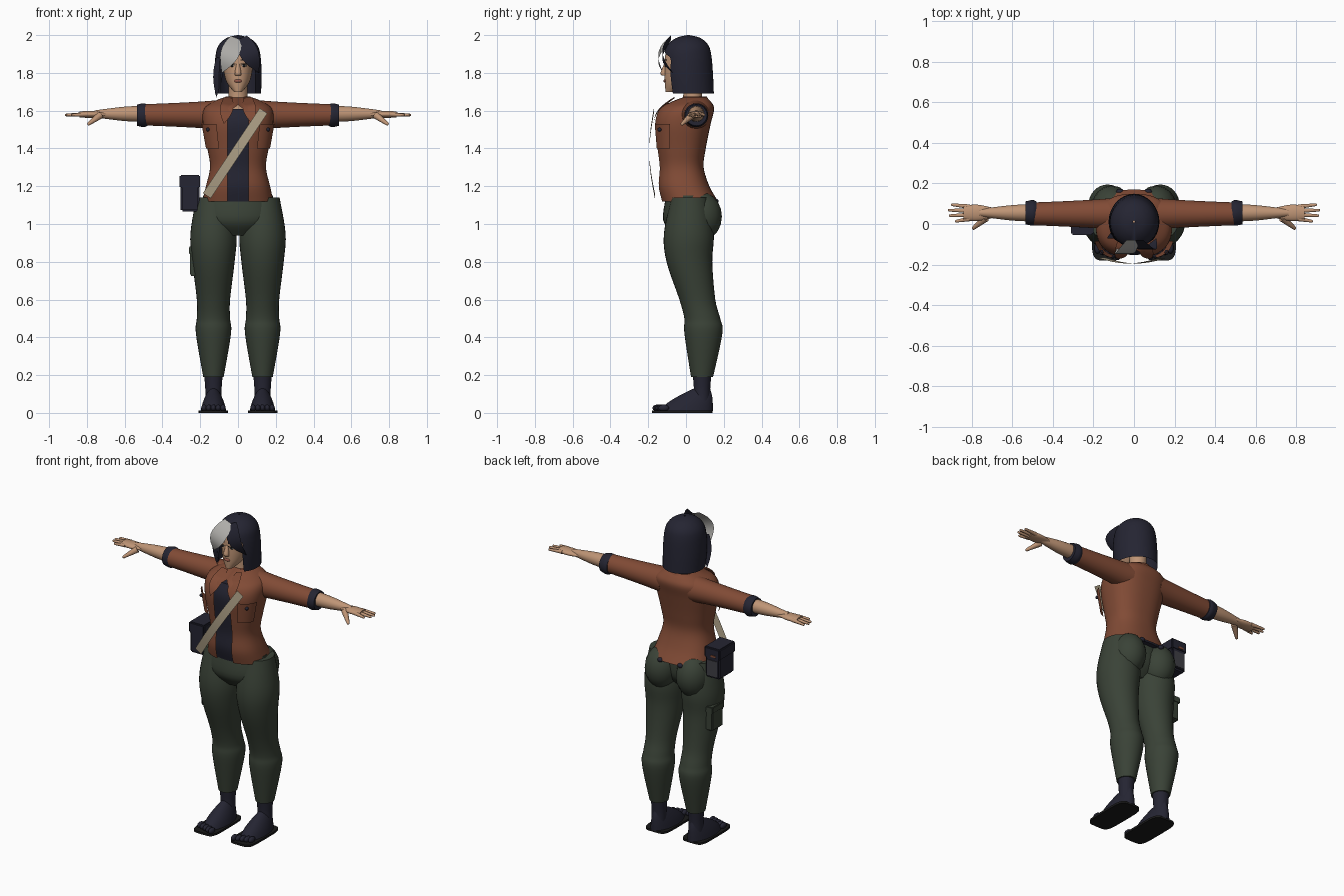
import bpy, bmesh
from math import cos, sin, asin, pi, radians, copysign
from mathutils import Vector, Matrix

if "Cube" in bpy.data.objects:
    bpy.data.objects.remove(bpy.data.objects["Cube"])


def material(name, *rgb):
    mat = bpy.data.materials.new(name)
    mat.use_nodes = True
    mat.diffuse_color = (*rgb, 1)
    shader = mat.node_tree.nodes["Principled BSDF"]
    shader.inputs["Base Color"].default_value = (*rgb, 1)
    shader.inputs["Roughness"].default_value = 0.8
    return mat


RUST = material("rust_cloth", .22, .07, .036)
GREEN = material("dark_green_cloth", .042, .055, .038)
NAVY = material("dark_navy", .018, .018, .032)
SKIN = material("skin", .52, .3, .18)
TAN = material("tan_strap", .42, .35, .24)
PALE = material("pale_streak", .45, .44, .42)
BLACK = material("sole_black", .01, .01, .01)
LIPS = material("lip_red", .3, .1, .07)
SLATE = material("slate_panel", .05, .05, .06)


def finish(name, bm, mat, mirror=False, closed=True):
    """Turn a bmesh into a shaded object, mirrored across the body if asked."""
    if closed:
        bmesh.ops.recalc_face_normals(bm, faces=bm.faces[:])
    mesh = bpy.data.meshes.new(name)
    bm.to_mesh(mesh)
    bm.free()
    mesh.materials.append(mat)
    mesh.shade_smooth()
    mesh.set_sharp_from_angle(angle=radians(40))
    obj = bpy.data.objects.new(name, mesh)
    bpy.context.collection.objects.link(obj)
    if mirror:
        modifier = obj.modifiers.new("mirror", 'MIRROR')
        modifier.use_mirror_merge = False
    return obj


def smooth_rows(rows, steps=5):
    """Pass a spline through the section rows."""
    padded = [rows[0], *rows, rows[-1]]
    result = []
    for before, start, end, after in zip(padded, padded[1:], padded[2:], padded[3:]):
        for step in range(steps):
            t = step / steps
            row = []
            for p, q, r, s in zip(before, start, end, after):
                tangent_in, tangent_out = (r - p) / 2, (s - q) / 2
                ease = t * t * (3 - 2 * t)
                row.append(q + (r - q) * ease + tangent_in * t * (1 - t) ** 2 - tangent_out * t * t * (1 - t))
            result.append(row)
    return result + [rows[-1]]


def loft(name, rows, mat, centre=(0, 0), squash=1, axis='z', power=2, sides=32,
         mirror=False, arc=None, opening=0, close=0):
    """Rows give position, half width and an optional shift; depth is width times squash.
    An opening leaves a front slit that ends at the close height."""
    place = {'z': lambda t, u, v: (u, v, t), 'x': lambda t, u, v: (t, u, v)}[axis]
    sheet = bool(arc or opening)
    bm = bmesh.new()
    rings = []
    for t, radius, *shift in smooth_rows(rows):
        gap = opening * min(1, max(0, (close - t) * 25))
        slit = asin(min(1, gap / radius) ** (power / 2))
        first, last = map(radians, arc) if arc else (slit - pi / 2, pi * 3 / 2 - slit)
        ring = []
        for i in range(sides + sheet):
            angle = first + (last - first) * i / sides
            x, y = (copysign(abs(k) ** (2 / power), k) * radius for k in (cos(angle), sin(angle)))
            ring.append(bm.verts.new(place(t, centre[0] + x, centre[1] + sum(shift) + y * squash)))
        rings.append(ring)
    for low, high in zip(rings, rings[1:]):
        for i in range(sides):
            j = (i + 1) % len(low)
            bm.faces.new((low[i], low[j], high[j], high[i]))
    if sheet:
        bmesh.ops.solidify(bm, geom=bm.faces[:], thickness=.008)
    else:
        bm.faces.new(rings[0])
        bm.faces.new(rings[-1])
    return finish(name, bm, mat, mirror, not sheet)


def ribbon(name, start, end, width, bow, mat, leaf=False, mirror=False, steps=8):
    """Thin strip that bows forward; a leaf narrows to a point at its end."""
    start, end = Vector(start), Vector(end)
    run = end - start
    across = Vector((-run.z, 0, run.x)).normalized() * width / 2
    bm = bmesh.new()
    pairs = []
    for i in range(steps + 1):
        t = i / steps
        middle = start.lerp(end, t) - Vector((0, bow * sin(pi * t), 0))
        side = across * (sin(pi * (.2 + .8 * t)) if leaf else 1)
        pairs.append((bm.verts.new(middle - side), bm.verts.new(middle + side)))
    for (a, b), (c, d) in zip(pairs, pairs[1:]):
        bm.faces.new((a, c, d, b))
    bmesh.ops.solidify(bm, geom=bm.faces[:], thickness=min(.008, width / 2))
    return finish(name, bm, mat, mirror)


def box(name, centre, size, mat, mirror=False):
    bm = bmesh.new()
    bmesh.ops.create_cube(bm, size=1, matrix=Matrix.LocRotScale(Vector(centre), None, Vector(size)))
    bmesh.ops.bevel(bm, geom=bm.edges[:], offset=min(size) / 10, segments=2, affect='EDGES')
    return finish(name, bm, mat, mirror)


def blob(name, centre, size, mat, mirror=False):
    bm = bmesh.new()
    bmesh.ops.create_uvsphere(bm, u_segments=16, v_segments=10, radius=1,
                              matrix=Matrix.LocRotScale(Vector(centre), None, Vector(size)))
    return finish(name, bm, mat, mirror)


def finger(name, base, tip, base_radius, tip_radius):
    base, tip = Vector(base), Vector(tip)
    turn = (tip - base).to_track_quat('Z', 'Y')
    bm = bmesh.new()
    bmesh.ops.create_cone(bm, cap_ends=True, segments=10, radius1=base_radius, radius2=tip_radius,
                          depth=(tip - base).length, matrix=Matrix.LocRotScale((base + tip) / 2, turn, None))
    bmesh.ops.create_uvsphere(bm, u_segments=10, v_segments=6, radius=tip_radius, matrix=Matrix.Translation(tip))
    return finish(name, bm, SKIN, mirror=True)


def grow(rows, amount):
    return [(height, radius + amount, shift) for height, radius, shift in rows]


# Trousers: two legs, rounded seat and a hip block between them
loft("trouser_leg", [(.19, .054, .085), (.42, .093, .092), (.5, .088, .086), (.6, .088, .06),
                     (.8, .112, .018), (.95, .122, .015), (1.14, .09, .02)],
     GREEN, centre=(.13, 0), squash=1.08, mirror=True)
loft("trouser_hips", [(.94, .1, 0), (1.02, .195, 0), (1.15, .185, .01)], GREEN, squash=.62)
blob("trouser_seat", (.11, .08, 1.04), (.1, .11, .13), GREEN, mirror=True)
box("thigh_pocket", (-.22, .045, .8), (.07, .11, .15), GREEN)
box("thigh_pocket_flap", (-.22, .045, .86), (.08, .12, .04), GREEN)

# Feet with toes on flat soles
loft("ankle", [(.02, .045), (.12, .043), (.21, .05)], NAVY, centre=(.13, .085), mirror=True)
loft("foot", [(.01, .068, 0), (.05, .058, .02), (.09, .042, .05), (.13, .02, .085)],
     NAVY, centre=(.13, 0), squash=2.1, mirror=True)
for i in range(5):
    blob("toe", (.08 + i * .025, i * .008 - .15, .026), (.015, .028, .018), NAVY, mirror=True)
loft("sole", [(0, .078), (.013, .078)], BLACK, centre=(.13, -.02), squash=2.05, power=5, mirror=True)

# Jacket, open down the front over a shirt
BODY = [(1.12, .187, .02), (1.2, .17, -.012), (1.3, .148, -.025), (1.4, .162, -.025),
        (1.53, .186, -.018), (1.61, .18, .005), (1.65, .125, .03), (1.67, .075, .045)]
loft("jacket", BODY, RUST, squash=.8, power=2.4, sides=48, opening=.055, close=1.63)
loft("shirt", grow(BODY[:6], -.018), NAVY, squash=.8, power=2.4)
loft("collar", [(1.64, .085), (1.675, .065)], RUST, centre=(0, .045), opening=.03, close=2)
loft("chest_pocket", grow(BODY[3:5], .012), RUST, squash=.8, power=3, arc=(-64, -16), mirror=True)
blob("pocket_button", (.16, -.14, 1.5), (.01, .012, .01), NAVY, mirror=True)
ribbon("lapel", (.05, -.06, 1.67), (.075, -.172, 1.53), .07, .03, RUST, leaf=True, mirror=True)
hem, hem_radius, hem_shift = BODY[0]
for angle in range(-20, 201, 44):
    x, y = cos(radians(angle)), sin(radians(angle))
    blob("hem_tear", (x * hem_radius, y * hem_radius * .8 + hem_shift, hem), (.018, .014, .014), NAVY)

# Sleeves, rolled cuffs, forearms and hands
loft("sleeve", [(.1, .078), (.2, .07), (.35, .062), (.5, .056)], RUST, centre=(.05, 1.578), axis='x', mirror=True)
loft("cuff", [(.48, .056), (.5, .063), (.535, .056)], NAVY, centre=(.055, 1.576), axis='x', mirror=True)
loft("forearm", [(.5, .043), (.6, .038), (.71, .025), (.76, .018)], SKIN,
     centre=(.055, 1.583), axis='x', mirror=True)
loft("palm", [(.69, .024), (.77, .04), (.84, .036)], SKIN, centre=(.055, 1.58), squash=.45, axis='x', mirror=True)
for i, tip in enumerate((.875, .905, .91, .895)):
    finger("finger", (.81, .025 + i * .02, 1.58), (tip, .014 + i * .027, 1.577), .012, .007)
finger("thumb", (.73, .03, 1.575), (.79, -.02, 1.53), .02, .009)

# Neck, head and face
loft("neck", [(1.6, .06), (1.67, .05), (1.77, .05)], SKIN, centre=(0, .035))
loft("head", [(1.7, .022, -.078), (1.75, .06, -.03), (1.82, .077, -.008), (1.9, .076, -.004), (1.95, .055, 0)],
     SKIN, squash=1.37, power=2.2)
loft("nose", [(1.785, .016, -.112), (1.8, .017, -.118), (1.85, .008, -.107)], SKIN)
blob("lips", (0, -.11, 1.757), (.022, .009, .009), LIPS)
blob("eye", (.032, -.106, 1.838), (.015, .006, .006), PALE, mirror=True)
blob("iris", (.032, -.11, 1.838), (.007, .004, .007), BLACK, mirror=True)
for name, height in (("eyelid", 1.847), ("eyebrow", 1.868)):
    ribbon(name, (.012, -.117, height), (.058, -.1, height), .007, .005, BLACK, mirror=True)

# Bobbed hair with a fringe and a pale streak
loft("hair", [(1.69, .122, .018), (1.8, .125, .01), (1.9, .118, .008), (1.95, .1, .01), (1.985, .06, .012),
              (2, .005, .012)], NAVY, squash=1.06, opening=.09, close=1.92)
ribbon("fringe_streak", (-.01, -.08, 1.985), (-.085, -.12, 1.8), .1, .045, PALE, leaf=True)
ribbon("fringe_dark", (.02, -.08, 1.985), (.11, -.07, 1.8), .1, .05, NAVY, leaf=True)
ribbon("side_lock", (-.1, -.07, 1.88), (-.115, -.045, 1.67), .05, .01, NAVY, leaf=True)

# Diagonal chest strap and hip pouch
ribbon("chest_strap", (-.165, -.165, 1.15), (.135, -.17, 1.6), .05, .027, TAN)
box("pouch", (-.255, .025, 1.16), (.1, .15, .19), NAVY)
box("pouch_lid", (-.255, .025, 1.225), (.11, .16, .07), NAVY)
box("pouch_panel", (-.255, .1, 1.13), (.07, .009, .1), SLATE)
box("pouch_tag", (-.265, .105, 1.21), (.035, .008, .012), RUST)
